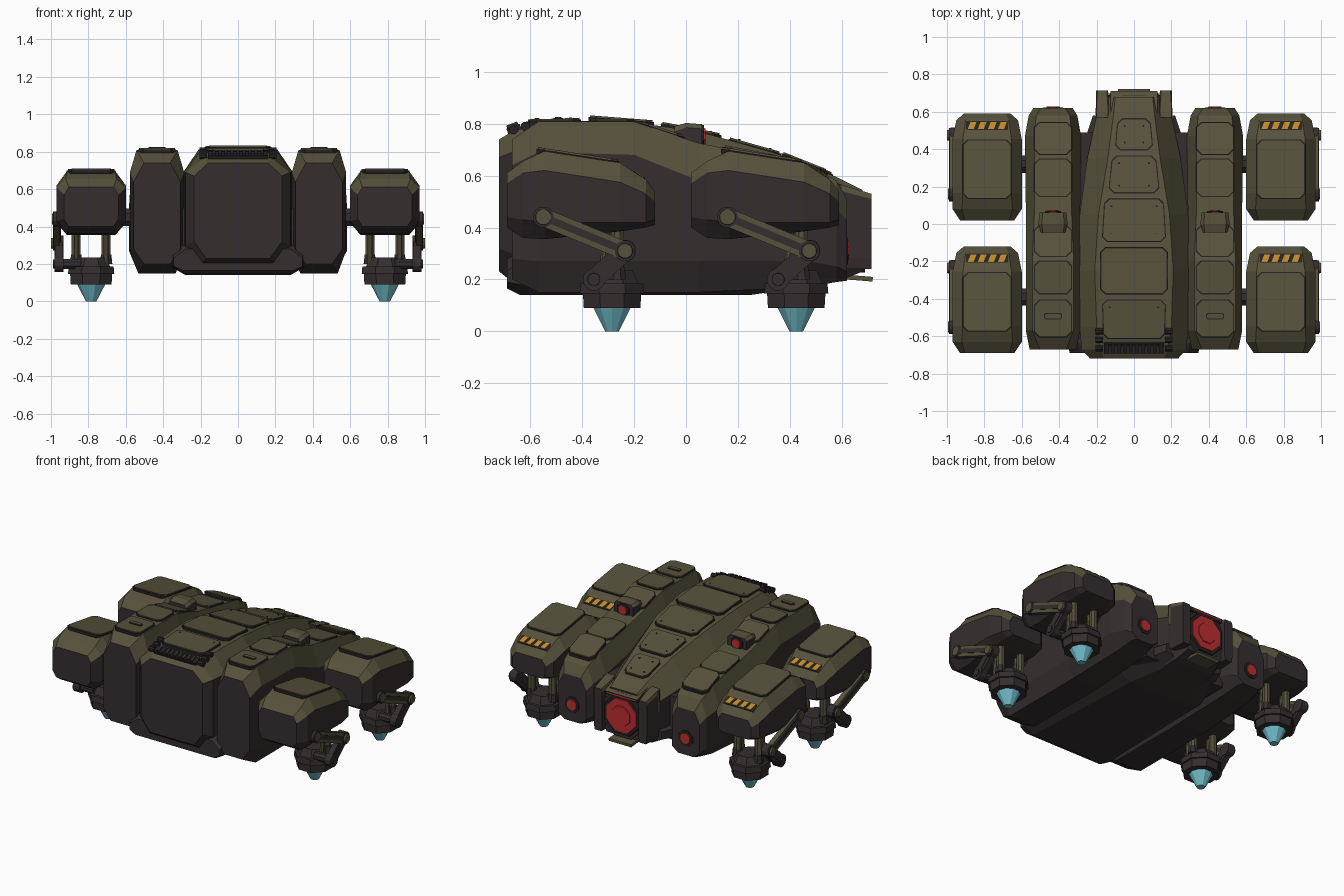
import bpy, bmesh, math
from mathutils import Vector, Matrix

if "Cube" in bpy.data.objects:
    bpy.data.objects.remove(bpy.data.objects["Cube"])

def material(name, rgb):
    m = bpy.data.materials.new(name)
    m.diffuse_color = (*rgb, 1)
    m.use_nodes = True
    m.node_tree.nodes["Principled BSDF"].inputs["Base Color"].default_value = m.diffuse_color
    return m

OLIVE = material("olive armour", (0.094, 0.083, 0.045))
DARK = material("dark brown metal", (0.036, 0.027, 0.028))
BLACK = material("black trim", (0.018, 0.016, 0.016))
RED = material("red glow", (0.50, 0.025, 0.030))
ORANGE = material("hazard orange", (0.52, 0.25, 0.02))
CYAN = material("cyan thruster", (0.17, 0.52, 0.60))

def finish(name, bm, mats, rule=False):
    bmesh.ops.recalc_face_normals(bm, faces=bm.faces)
    bm.normal_update()
    if rule:  # upward faces take the first colour, others the second
        for f in bm.faces:
            f.material_index = 0 if f.normal.z > 0.12 else 1
    me = bpy.data.meshes.new(name)
    bm.to_mesh(me)
    bm.free()
    for m in mats:
        me.materials.append(m)
    ob = bpy.data.objects.new(name, me)
    bpy.context.collection.objects.link(ob)
    return ob

def skin(name, rings, mats, rule=False):
    bm = bmesh.new()
    vs = [[bm.verts.new(p) for p in r] for r in rings]
    n = len(vs[0])
    for a, b in zip(vs, vs[1:]):
        for i in range(n):
            j = (i + 1) % n
            bm.faces.new((a[i], a[j], b[j], b[i]))
    bm.faces.new(vs[0])
    bm.faces.new(vs[-1])
    return finish(name, bm, mats, rule)

# octagonal loft along y: stations are (y, top, mid, bottom half widths, z top, shoulder, low, bottom)
def loft(name, xc, yc, stations, mats=(OLIVE, DARK)):
    rings = []
    for y, wt, wm, wb, zt, zs, zl, zb in stations:
        half = [(wt, zt), (wm, zs), (wm, zl), (wb, zb)]
        pts = half + [(-x, z) for x, z in reversed(half)]
        rings.append([(xc + x, yc + y, z) for x, z in pts])
    return skin(name, rings, mats, len(mats) > 1)

# raised plate with cut corners, lying on the height profile zf(y)
def plate(name, xc, y0, y1, w, zf, mat=OLIVE, t=0.011, c=0.025, w1=None):
    w1 = w if w1 is None else w1
    half = [(w - c, y0), (w, y0 + c), (w1, y1 - c), (w1 - c, y1)]
    pts = half + [(-x, y) for x, y in reversed(half)]
    return skin(name, [[(xc + x, y, zf(y) + h) for x, y in pts] for h in (-0.014, t)], [mat])

def panel(name, xc, y0, y1, w, zf, w1=None):
    g, ya, yb, ym = 0.006, y0 + .05, y1 - .02, (y0 + y1) / 2
    k = (zf(yb) - zf(ya)) / (yb - ya)
    lift = max(0, zf(ym) - zf(ya) - k * (ym - ya))
    flat = lambda y: zf(ya) + k * (y - ya) + lift
    plate(name + "_rim", xc, y0 - g, y1 + g, w + g, flat, BLACK, 0.004, 0.027, (w if w1 is None else w1) + g)
    plate(name, xc, y0, y1, w, flat, w1=w1)

def box(name, c, size, mats, rx=0.0, rule=False):
    bm = bmesh.new()
    m = Matrix.Translation(c) @ Matrix.Rotation(rx, 4, 'X') @ Matrix.Diagonal((*size, 1))
    bmesh.ops.create_cube(bm, size=1, matrix=m)
    return finish(name, bm, mats, rule)

def cyl(name, a, b, r0, r1, mat, n=8):
    a, b = Vector(a), Vector(b)
    bm = bmesh.new()
    m = Matrix.Translation((a + b) / 2) @ (b - a).to_track_quat('Z', 'Y').to_matrix().to_4x4()
    m = m @ Matrix.Rotation(math.pi / n, 4, 'Z')
    bmesh.ops.create_cone(bm, cap_ends=True, segments=n, radius1=r0, radius2=r1, depth=(b - a).length, matrix=m)
    return finish(name, bm, [mat])

def profile(stations, off=0.0):
    pts = [(s[0] + off, s[4]) for s in stations]
    def zf(y):
        for (ya, za), (yb, zb) in zip(pts, pts[1:]):
            if y <= yb:
                return za + (zb - za) * (y - ya) / (yb - ya)
        return pts[-1][1]
    return zf

# central hull
HULL = [(-.72, .16, .235, .17, .74, .67, .32, .23), (-.67, .18, .28, .20, .77, .69, .30, .19),
        (-.55, .20, .29, .22, .808, .69, .28, .15), (-.25, .21, .30, .22, .812, .68, .28, .15),
        (.05, .19, .29, .20, .77, .60, .28, .15), (.35, .14, .25, .18, .685, .53, .27, .16),
        (.58, .11, .20, .15, .595, .48, .27, .19), (.68, .10, .15, .13, .545, .46, .28, .23)]
loft("central_hull", 0, 0, HULL)
hz = profile(HULL)
for i, (a, b, w, w1) in enumerate([(-.61, -.41, .16, .165), (-.37, -.13, .175, .175), (-.09, .13, .165, .155),
                                   (.17, .36, .13, .115), (.40, .56, .095, .085)]):
    panel(f"hull_panel_{i}", 0, a, b, w, hz, w1)
    for s in (-1, 1):
        for y in (a + .035, b - .035):
            z = hz(y) + .010
            cyl("panel_bolt", (s * (w1 - .035), y, z), (s * (w1 - .035), y, z + .005), .006, .006, BLACK, 6)

# belly keel and filler between hull and pods
loft("belly_keel", 0, 0, [(-.69, .28, .345, .30, .28, .23, .19, .165), (-.64, .30, .35, .28, .30, .27, .18, .14),
                          (.25, .30, .33, .24, .30, .27, .19, .14), (.58, .18, .22, .12, .30, .28, .23, .19)], (DARK,))
box("hull_filler", (0, -.06, .35), (.62, 1.10, .30), [DARK])

# front vent with slats and corner bolts
box("front_vent", (0, -.66, .772), (.32, .055, .04), [BLACK], .36)
for i in range(9):
    box("vent_slat", (-.128 + .032 * i, -.665, .782), (.016, .045, .04), [DARK], .36)
for s in (-1, 1):
    for y in (-.665, -.62, -.575):
        cyl("vent_knob", (s * .165, y, hz(y) + .005), (s * .205, y, hz(y) + .005), .018, .018, BLACK)

# rear main thruster, fins and tail plate
cyl("thruster_housing", (0, .52, .38), (0, .69, .38), .18, .165, DARK)
cyl("thruster_rim", (0, .68, .38), (0, .70, .38), .15, .14, BLACK)
cyl("thruster_glow", (0, .69, .38), (0, .705, .38), .125, .12, RED)
cyl("thruster_core", (0, .70, .38), (0, .710, .38), .075, .07, RED)
box("thruster_hood", (0, .645, .535), (.25, .13, .025), [OLIVE, DARK], -.35, True)
box("hood_light", (0, .703, .515), (.22, .010, .010), [RED])
box("tail_plate", (0, .665, .205), (.17, .11, .018), [OLIVE], -.08)
for s in (-1, 1):
    loft("thruster_fin", s * .17, 0, [(.57, .03, .03, .03, .57, .55, .30, .26), (.60, .032, .035, .03, .565, .54, .28, .24),
                                      (.715, .025, .032, .025, .53, .51, .28, .24)])
    box("fin_edge", (s * .20, .592, .48), (.012, .016, .12), [OLIVE])

# side pods
POD = [(-.67, .07, .125, .07, .74, .64, .28, .20), (-.57, .11, .145, .10, .808, .69, .27, .15),
       (-.20, .11, .145, .10, .808, .68, .27, .15), (.05, .10, .145, .10, .725, .58, .27, .15),
       (.47, .10, .15, .09, .645, .50, .27, .17), (.58, .09, .13, .08, .58, .47, .25, .19),
       (.62, .065, .105, .06, .51, .43, .23, .195)]
pz = profile(POD)
for s in (-1, 1):
    x = s * .433
    loft("side_pod", x, 0, POD)
    for i, (a, b) in enumerate([(-.60, -.41), (-.37, -.20), (-.17, -.01), (.15, .345), (.375, .54)]):
        panel(f"pod_panel_{i}", x, a, b, .095, pz)
    plate("pod_slot", x, -.51, -.475, .048, lambda y: pz(y) + .011, BLACK, .003, .008)
    plate("pod_slot_cover", x, -.505, -.48, .043, lambda y: pz(y) + .011, OLIVE, .007, .007)
    # sensor turret on the pod
    loft("pod_sensor", x, 0, [(-.045, .055, .065, .065, .79, .77, .72, .70), (.0, .06, .078, .075, .803, .785, .70, .68),
                              (.062, .055, .072, .07, .798, .78, .70, .68)])
    cyl("sensor_ring", (x, .05, .752), (x, .07, .752), .050, .046, BLACK)
    cyl("sensor_lens", (x, .06, .752), (x, .076, .752), .036, .032, RED)
    # pod rear thruster
    cyl("pod_exhaust_ring", (x, .60, .31), (x, .624, .31), .062, .056, BLACK)
    cyl("pod_exhaust", (x, .61, .31), (x, .629, .31), .042, .038, RED)

# four nacelles with folding legs
NAC = [(-.285, .12, .145, .12, .61, .57, .44, .40), (-.225, .135, .185, .13, .655, .61, .43, .36),
       (-.14, .13, .185, .13, .695, .62, .42, .355), (.15, .13, .185, .13, .65, .575, .42, .385),
       (.25, .115, .165, .115, .585, .53, .42, .40), (.285, .10, .125, .10, .54, .50, .43, .41)]

def link(name, x, a, b, w, t, mat):
    a, b = Vector((x, *a)), Vector((x, *b))
    d = b - a
    mid, ang = (a + b) / 2, math.atan2(d.z, d.y)
    box(name, mid, (t, d.length, w), [mat], ang)
    box(name + "_inlay", mid, (t + .008, d.length, w * .4), [DARK], ang)
    for p in (a, b):
        cyl(name + "_joint", p - Vector((t * .6, 0, 0)), p + Vector((t * .6, 0, 0)), w * .58, w * .58, DARK, 12)

for s in (-1, 1):
    for yc in (-.405, .305):
        x = s * .785
        loft("nacelle", x, yc, NAC)
        nz = profile(NAC, yc)
        panel("nacelle_panel", x, yc - .165, yc + .142, .125, nz)
        # hazard stripe plate
        plate("hazard_base", x, yc + .198, yc + .246, .112, nz, BLACK, .003, .004)
        for i in range(4):
            x0 = x - .104 + .054 * i
            p = [(x0, yc + .203), (x0 + .032, yc + .203), (x0 + .047, yc + .241), (x0 + .015, yc + .241)]
            skin("hazard_stripe", [[(px, py, nz(py) + h) for px, py in p] for h in (0, .006)], [ORANGE])
        # axle to the pod
        cyl("nacelle_axle", (s * .55, yc + .015, .45), (s * .63, yc + .015, .45), .05, .05, DARK)
        # folding outer arm
        hip, knee, ankle = (yc - .145, .44), (yc + .17, .31), (yc + .05, .20)
        link("upper_arm", s * .968, hip, knee, .07, .035, OLIVE)
        cyl("hip_cap", (s * .97, *hip), (s * .994, *hip), .036, .030, OLIVE, 12)
        cyl("knee_cap", (s * .97, *knee), (s * 1.0, *knee), .036, .028, OLIVE, 12)
        link("lower_arm", s * .958, knee, ankle, .075, .04, DARK)
        cyl("ankle_cap", (s * .95, *ankle), (s * .99, *ankle), .028, .024, DARK, 12)
        cyl("ankle_axle", (s * .84, *ankle), (s * .96, *ankle), .028, .028, DARK)
        # foot struts, foot and cone thruster
        fy = yc + .12
        for dx in (-.08, .08):
            cyl("foot_strut", (x + dx, fy + .02, .21), (x + dx, fy + .02, .42), .026, .026, OLIVE)
            cyl("strut_piston", (x + dx, fy - .04, .19), (x + dx, fy - .02, .41), .014, .014, OLIVE)
            cyl("strut_collar", (x + dx, fy + .02, .20), (x + dx, fy + .02, .25), .036, .030, DARK)
        cyl("foot_base", (x, fy, .09), (x, fy, .15), .118, .122, DARK)
        cyl("foot_top", (x, fy, .145), (x, fy, .185), .134, .130, DARK)
        cyl("foot_cap", (x, fy, .185), (x, fy, .235), .110, .085, DARK)
        cyl("foot_cone", (x, fy, 0), (x, fy, .092), .028, .076, CYAN, 10)
